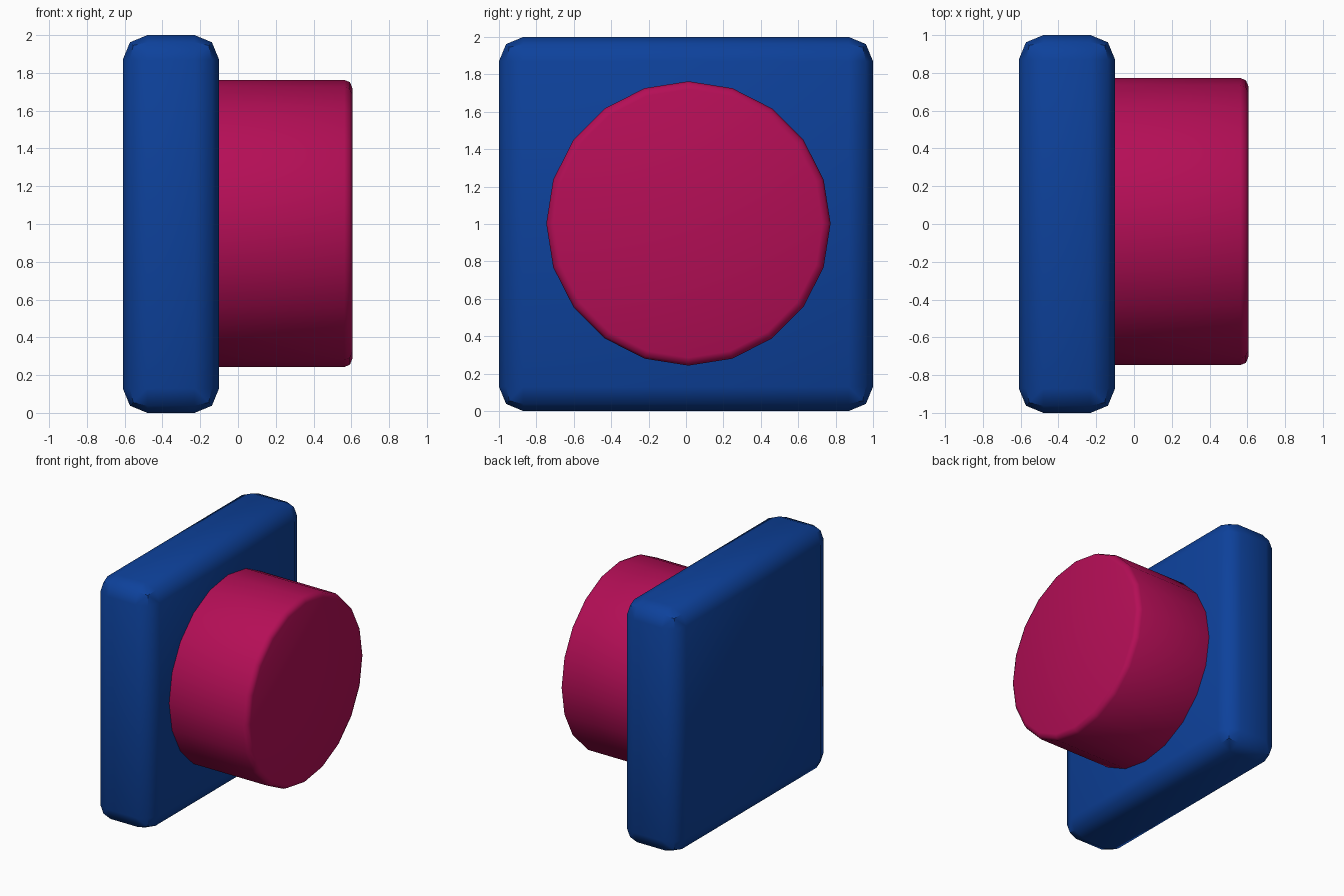
import bpy
import math

cube = bpy.data.objects.get("Cube")
if cube:
    bpy.data.objects.remove(cube, do_unlink=True)


def make_material(name, rgb):
    mat = bpy.data.materials.new(name)
    mat.use_nodes = True
    mat.diffuse_color = (*rgb, 1)
    mat.node_tree.nodes["Principled BSDF"].inputs["Base Color"].default_value = (*rgb, 1)
    return mat


def finish(name, mat, bevel):
    """Name and colour the active part, round its sharp edges, and smooth it."""
    obj = bpy.context.object
    obj.name = obj.data.name = name
    obj.data.materials.append(mat)
    bpy.ops.object.transform_apply(location=False, rotation=True, scale=True)
    mod = obj.modifiers.new("Rounded edges", 'BEVEL')
    mod.width = bevel
    mod.segments = 2
    mod.limit_method = 'ANGLE'
    mod.angle_limit = math.radians(40)
    bpy.ops.object.modifier_apply(modifier=mod.name)
    bpy.ops.object.shade_smooth_by_angle(angle=math.radians(46))
    return obj


blue = make_material("deep blue", (0.004, 0.053, 0.328))
crimson = make_material("crimson", (0.456, 0.0044, 0.093))

# Square upright backing plate
left, right = -0.61, -0.10
bpy.ops.mesh.primitive_cube_add(size=1, location=((left + right) / 2, 0, 1))
bpy.context.object.scale = (right - left, 2, 2)
finish("backing_plate", blue, 0.13)

# Round push button standing out to the side, sunk into the plate
inner, outer = -0.30, 0.605
bpy.ops.mesh.primitive_cylinder_add(
    vertices=20, radius=0.76, depth=outer - inner,
    location=((inner + outer) / 2, 0.013, 1.003),
    rotation=(0, math.pi / 2, 0))
finish("push_button", crimson, 0.042)
